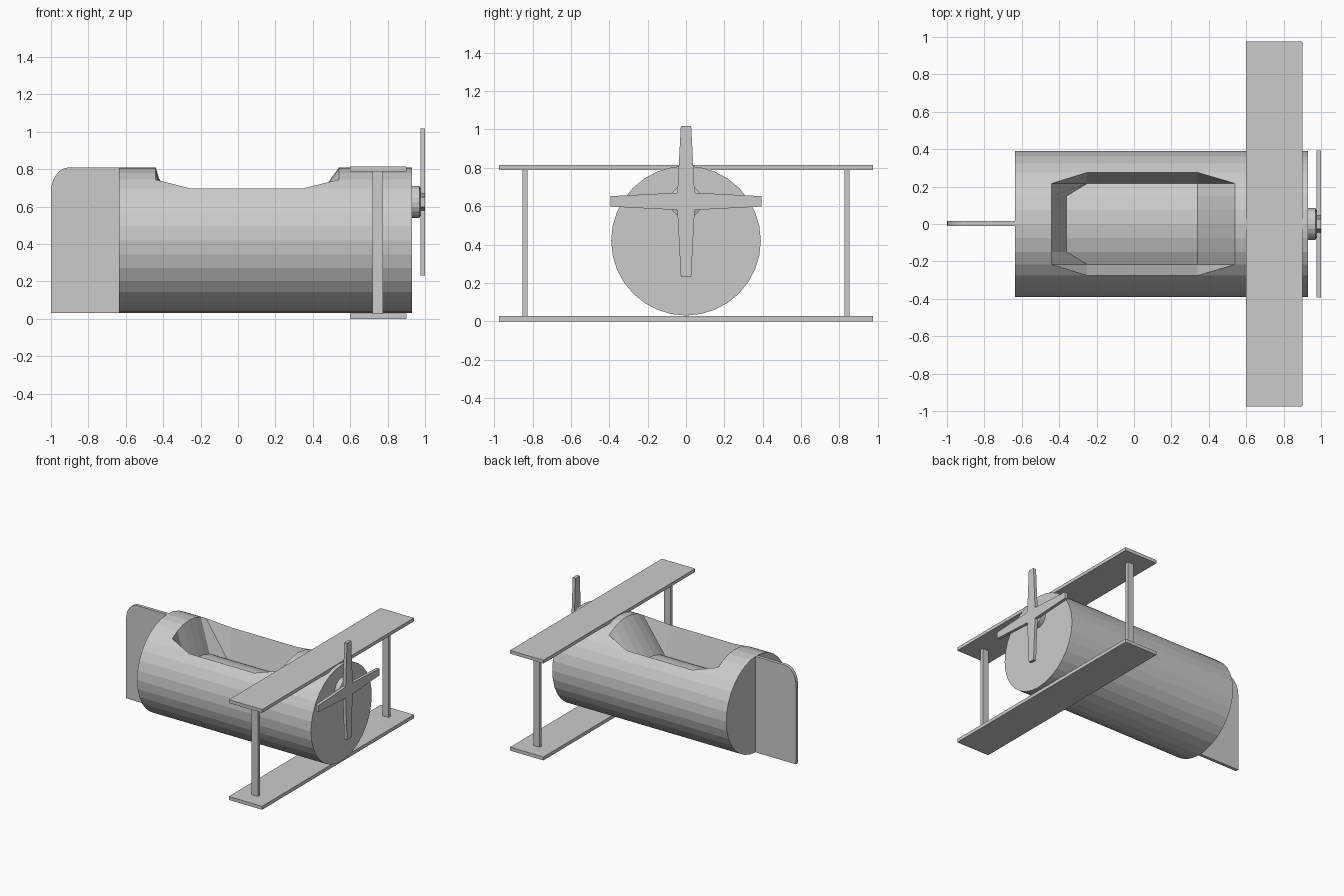
import bpy, bmesh
from math import sin, cos, pi

if "Cube" in bpy.data.objects:
    bpy.data.objects.remove(bpy.data.objects["Cube"])


def finish(name, bm):
    bmesh.ops.recalc_face_normals(bm, faces=bm.faces)
    mesh = bpy.data.meshes.new(name)
    bm.to_mesh(mesh)
    bm.free()
    obj = bpy.data.objects.new(name, mesh)
    bpy.context.collection.objects.link(obj)
    return obj


def box(name, x, y, z):
    bm = bmesh.new()
    bmesh.ops.create_cube(bm, size=1)
    for v in bm.verts:
        v.co = [lo + (c + 0.5) * (hi - lo) for c, (lo, hi) in zip(v.co, (x, y, z))]
    return finish(name, bm)


def prism(name, points, offset):
    bm = bmesh.new()
    face = bm.faces.new([bm.verts.new(p) for p in points])
    ext = bmesh.ops.extrude_face_region(bm, geom=[face])
    bmesh.ops.translate(bm, vec=offset, verts=[g for g in ext["geom"] if isinstance(g, bmesh.types.BMVert)])
    return finish(name, bm)


# Fuselage: 32-sided barrel with a sunken cockpit
N, R, CZ, DEPTH = 32, 0.39, 0.42, 0.28
bm = bmesh.new()


def vert(x, k, drop=0):
    a = 2 * pi * k / N
    return bm.verts.new((x, R * sin(a), CZ + R * cos(a) - drop))


rings = [[vert(x, k) for k in range(N)] for x in (-0.635, -0.44, 0.54, 0.93)]
bm.faces.new(rings[0])
bm.faces.new(rings[3])
for i in (0, 2):
    for k in range(N):
        a, b = rings[i], rings[i + 1]
        bm.faces.new((a[k - 1], a[k], b[k], b[k - 1]))
back, front = rings[1], rings[2]
for k in range(5, N - 5):
    bm.faces.new((back[k], back[k + 1], front[k + 1], front[k]))

# Cockpit floor repeats the arched top, lowered, with sloped end walls
floor_b = {k: vert(-0.25 if abs(k) == 3 else -0.36, k, DEPTH) for k in range(-3, 4)}
floor_f = {k: vert(0.34, k, DEPTH) for k in range(-3, 4)}
for k in range(-3, 3):
    bm.faces.new((floor_b[k], floor_b[k + 1], floor_f[k + 1], floor_f[k]))
    bm.faces.new((back[k], back[k + 1], floor_b[k + 1], floor_b[k]))
    bm.faces.new((front[k], front[k + 1], floor_f[k + 1], floor_f[k]))

# Cockpit side walls and corner gussets
for s in (-1, 1):
    rim_b, rim_f = vert(-0.25, 4 * s), vert(0.34, 4 * s)
    bm.faces.new((rim_b, rim_f, floor_f[3 * s], floor_b[3 * s]))
    bm.faces.new((back[4 * s], rim_b, rim_f, front[4 * s], front[5 * s], back[5 * s]))
    for ring, rim, low in ((back, rim_b, floor_b), (front, rim_f, floor_f)):
        bm.faces.new((ring[4 * s], ring[3 * s], rim))
        bm.faces.new((ring[3 * s], low[3 * s], rim))
finish("fuselage", bm)

# Tail fin with a rounded upper corner
fin = [(-0.635, 0.03), (-0.635, 0.81)]
fin += [(-0.90 - 0.10 * sin(t * pi / 12), 0.68 + 0.13 * cos(t * pi / 12)) for t in range(7)]
fin += [(-1.0, 0.03)]
prism("tail_fin", [(x, -0.01, z) for x, z in fin], (0, 0.026, 0))

# Wings and struts
box("lower_wing", (0.6, 0.9), (-0.975, 0.975), (0, 0.028))
box("upper_wing", (0.6, 0.9), (-0.975, 0.975), (0.788, 0.815))
for side, y in (("right", -0.84), ("left", 0.84)):
    box(side + "_wing_strut", (0.72, 0.775), (y - 0.013, y + 0.013), (0.028, 0.788))

# Propeller hub with a chamfered nose
bm = bmesh.new()
hub = [[bm.verts.new((x, r * cos(2 * pi * k / 20), 0.625 + r * sin(2 * pi * k / 20)))
        for k in range(20)] for x, r in ((0.925, 0.085), (0.97, 0.085), (0.98, 0.06))]
for a, b in zip(hub, hub[1:]):
    for k in range(20):
        bm.faces.new((a[k - 1], a[k], b[k], b[k - 1]))
bm.faces.new(hub[0])
bm.faces.new(hub[-1])
finish("propeller_hub", bm)

# Four tapered propeller blades as one cross
cross = []
for c, s in ((1, 0), (0, 1), (-1, 0), (0, -1)):
    for u, v in ((0.393, -0.027), (0.393, 0.027), (0.045, 0.045)):
        cross.append((0.975, u * c - v * s, 0.625 + u * s + v * c))
prism("propeller", cross, (0.025, 0, 0))
